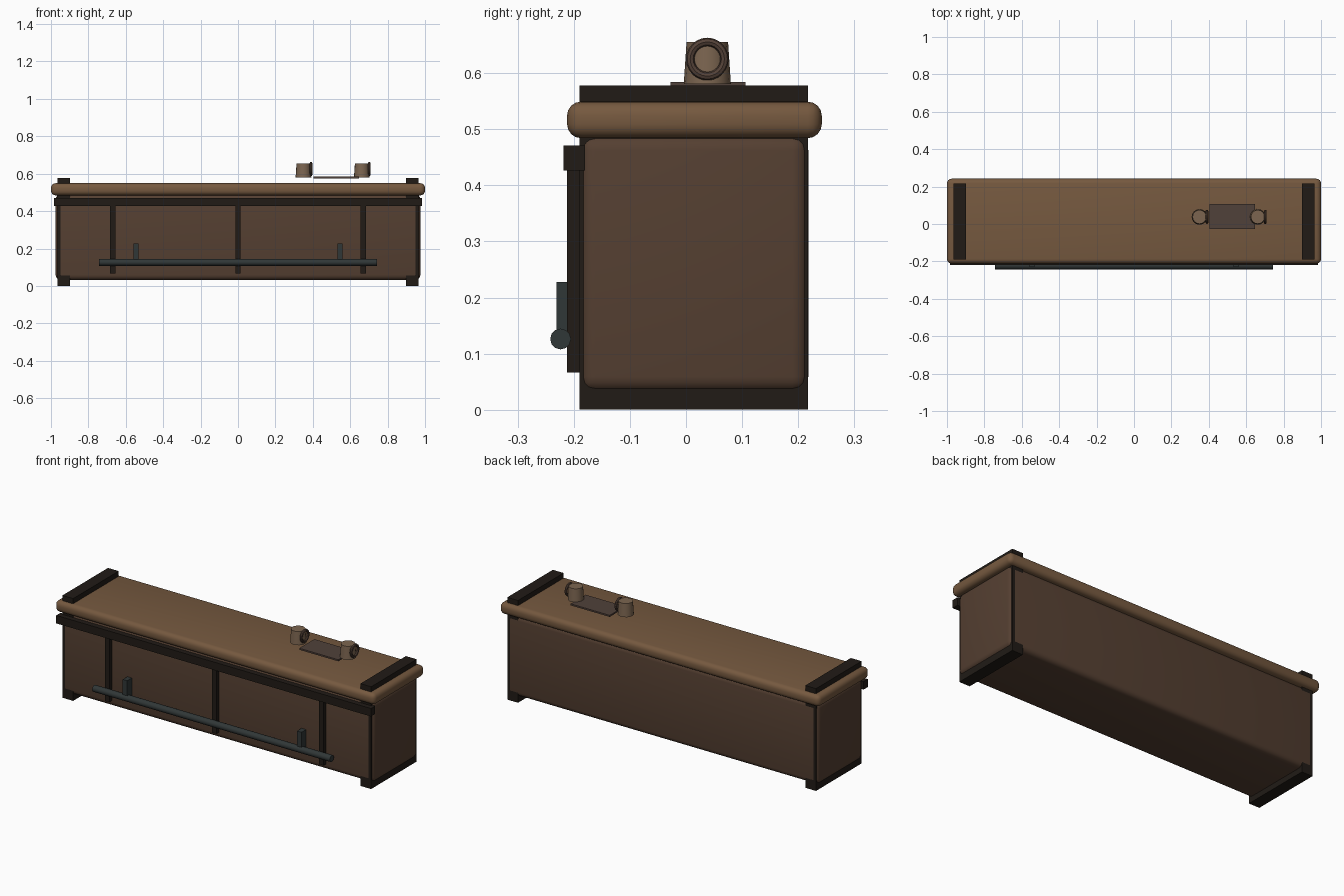
import bpy
from math import pi, radians

if "Cube" in bpy.data.objects:
    bpy.data.objects.remove(bpy.data.objects["Cube"])


def material(name, rgb):
    m = bpy.data.materials.new(name)
    m.diffuse_color = (*rgb, 1)
    m.use_nodes = True
    m.node_tree.nodes["Principled BSDF"].inputs["Base Color"].default_value = m.diffuse_color
    return m


WOOD = material("dark_wood", (0.09, 0.05, 0.031))
TOP = material("top_wood", (0.18, 0.10, 0.05))
BLACK = material("black_wood", (0.015, 0.011, 0.008))
METAL = material("metal", (0.03, 0.038, 0.038))
CLAY = material("clay", (0.20, 0.13, 0.08))
HANDLE = material("handle_clay", (0.09, 0.055, 0.04))
PLATE = material("tray", (0.08, 0.053, 0.042))


def finish(name, mat, smooth=True):
    o = bpy.context.object
    o.name = name
    o.data.materials.append(mat)
    if smooth:
        bpy.ops.object.shade_smooth_by_angle(angle=radians(35))
    return o


def box(name, x, y, z, mat, bevel=0):
    """Box from (min, max) ranges, optionally with rounded edges."""
    r = (x, y, z)
    bpy.ops.mesh.primitive_cube_add(size=1, location=[(a + b) / 2 for a, b in r])
    o = bpy.context.object
    o.scale = [b - a for a, b in r]
    bpy.ops.object.transform_apply(location=False, rotation=False, scale=True)
    if bevel:
        mod = o.modifiers.new("round", "BEVEL")
        mod.width, mod.segments = bevel, 4
        bpy.ops.object.modifier_apply(modifier=mod.name)
    return finish(name, mat, bool(bevel))


# Counter body and rounded worktop
box("counter_body", (-0.975, 0.975), (-0.19, 0.218), (0.031, 0.49), WOOD, 0.028)
box("counter_top", (-1, 1), (-0.212, 0.242), (0.484, 0.549), TOP, 0.025)

# End frames showing as feet below and cleats above
for side, s in (("left", -1), ("right", 1)):
    box("end_frame_" + side, sorted((s * 0.898, s * 0.965)),
        (-0.1895, 0.2175), (0, 0.578), BLACK)

# Front rail and vertical battens
box("front_rail", (-0.984, 0.984), (-0.218, -0.18), (0.426, 0.471), BLACK)
for i, x in enumerate((-0.67, 0, 0.67)):
    box(f"front_batten_{i + 1}", (x - 0.014, x + 0.014),
        (-0.212, -0.185), (0.066, 0.43), BLACK)

# Foot rail with two brackets
bpy.ops.mesh.primitive_cylinder_add(vertices=12, radius=0.0185, depth=1.486,
                                    location=(0, -0.2235, 0.126), rotation=(0, pi / 2, 0))
finish("foot_rail", METAL)
for side, x in (("left", -0.545), ("right", 0.545)):
    box("foot_rail_bracket_" + side, (x - 0.014, x + 0.014),
        (-0.231, -0.189), (0.128, 0.228), METAL)

# Serving tray and two tapered mugs with ring handles
box("tray", (0.403, 0.647), (-0.028, 0.106), (0.575, 0.584), PLATE)
for i, x in enumerate((0.35, 0.662)):
    bpy.ops.mesh.primitive_cone_add(vertices=16, radius1=0.042, radius2=0.037,
                                    depth=0.075, location=(x, 0.038, 0.618))
    finish(f"mug_{i + 1}", CLAY)
    bpy.ops.mesh.primitive_torus_add(major_radius=0.0305, minor_radius=0.0075,
                                     major_segments=24, minor_segments=8,
                                     location=(x + 0.04, 0.038, 0.625),
                                     rotation=(0, pi / 2, 0))
    finish(f"mug_handle_{i + 1}", HANDLE)
    bpy.ops.object.shade_smooth()
